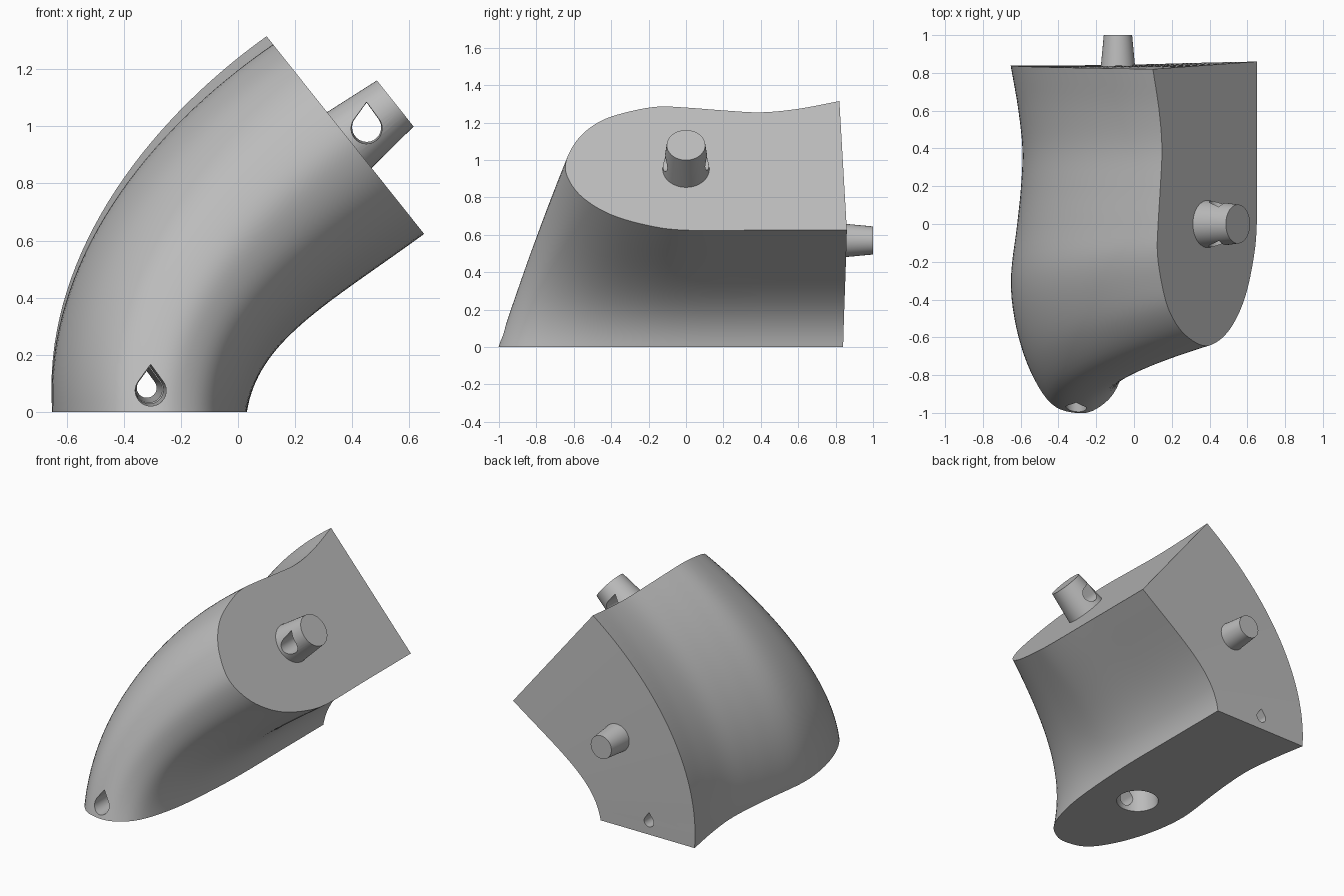
import bpy, bmesh, math
from mathutils import Vector
from mathutils.geometry import interpolate_bezier

cube = bpy.data.objects.get("Cube")
if cube:
    bpy.data.objects.remove(cube, do_unlink=True)

grey = bpy.data.materials.new("plain_grey")
grey.use_nodes = True
grey.diffuse_color = (0.5, 0.5, 0.5, 1)
grey.node_tree.nodes["Principled BSDF"].inputs["Base Color"].default_value = (0.5, 0.5, 0.5, 1)


def make_loft(name, rings):
    """Skin closed rings of equal length and cap both ends."""
    bm = bmesh.new()
    rows = [[bm.verts.new(p) for p in ring] for ring in rings]
    n = len(rows[0])
    for a, b in zip(rows, rows[1:]):
        for i in range(n):
            j = (i + 1) % n
            bm.faces.new((a[i], a[j], b[j], b[i]))
    bm.faces.new(rows[0])
    bm.faces.new(rows[-1])
    bmesh.ops.recalc_face_normals(bm, faces=bm.faces)
    mesh = bpy.data.meshes.new(name)
    bm.to_mesh(mesh)
    bm.free()
    mesh.materials.append(grey)
    obj = bpy.data.objects.new(name, mesh)
    bpy.context.collection.objects.link(obj)
    return obj


def make_peg(name, start, axis, height, r_start, r_end):
    """Tapered round peg along an axis."""
    start, axis = Vector(start), Vector(axis).normalized()
    side = axis.orthogonal().normalized()
    up = axis.cross(side)
    angles = [2 * math.pi * i / 48 for i in range(48)]
    return make_loft(name, [[start + axis * h + (side * math.cos(a) + up * math.sin(a)) * r
                             for a in angles] for h, r in ((0, r_start), (height, r_end))])


def make_teardrop(name, ends):
    """Tapered teardrop tunnel along y; ends are (x, y, z, radius)."""
    rings = []
    for x, y, z, r in ends:
        ring = [Vector((x, y, z + r * 1.7))]
        for i in range(33):
            a = math.radians(145 + 250 * i / 32)
            ring.append(Vector((x + r * math.cos(a), y, z + r * math.sin(a))))
        rings.append(ring)
    return make_loft(name, rings)


def cut(obj, cutter):
    mod = obj.modifiers.new("cut", 'BOOLEAN')
    mod.operation = 'DIFFERENCE'
    mod.solver = 'EXACT'
    mod.object = cutter
    bpy.context.view_layer.objects.active = obj
    bpy.ops.object.modifier_apply(modifier=mod.name)
    bpy.data.objects.remove(cutter, do_unlink=True)


def smooth_points(pts, steps):
    """Catmull-Rom curve through the points."""
    p = [Vector(q) for q in pts]
    p = [p[0] * 2 - p[1]] + p + [p[-1] * 2 - p[-2]]
    out = []
    for a, b, c, d in zip(p, p[1:], p[2:], p[3:]):
        for k in range(steps):
            t = k / steps
            out.append(b + (c - a) * (t / 2) + (a * 2 - b * 5 + c * 4 - d) * (t * t / 2)
                       + (b * 3 - a - c * 3 + d) * (t ** 3 / 2))
    return out + [p[-2]]


# Section outline: depth y and share u from inner rail to outer rail, (base y, base u, top y, top u)
outline = smooth_points([
    (.84, 1, .82, 1), (.62, .945, .6, .94), (.4, .91, .4, .913), (.2, .92, .2, .928),
    (0, .95, 0, .95), (-.3, 1, -.15, .957), (-.55, .96, -.3, .92), (-.78, .85, -.45, .85),
    (-.95, .69, -.57, .72), (-1, .5, -.64, .54), (-.98, .34, -.63, .4), (-.87, .18, -.55, .25),
    (-.62, .07, -.4, .12), (-.3, .02, -.2, .036), (0, 0, 0, 0), (.4, 0, .4, 0), (.84, 0, .86, 0)], 5)


# Bent body swept between two rails
def rail(a, b, c, d):
    return interpolate_bezier(*[Vector((x, 0, z)) for x, z in (a, b, c, d)], 33)


outer = rail((-.65, 0), (-.69, .52), (-.34, 1), (.1, 1.315))
inner = rail((.03, 0), (.07, .25), (.3, .37), (.65, .625))
sections = []
for i, (p_out, p_in) in enumerate(zip(outer, inner)):
    t = i / 32
    ring = []
    for y0, u0, y1, u1 in outline:
        p = p_in.lerp(p_out, u0 + (u1 - u0) * t)
        p.y = y0 + (y1 - y0) * t
        ring.append(p)
    sections.append(ring)
body = make_loft("bent_body", sections)

# Round socket in the underside and the cross tunnel through it
cut(body, make_peg("socket_cutter", (-.305, -.33, -.02), (0, 0, 1), .24, .13, .108))
cut(body, make_teardrop("tunnel_cutter", [(-.305, -1.05, .075, .055), (-.32, .9, .085, .034)]))

# Peg on the slanted end, with its cross hole
normal = Vector((.69, 0, .55)).normalized()
top_peg = make_peg("top_peg", Vector((.39, 0, .952)) - normal * .02, normal, .225, .127, .103)
cut(top_peg, make_teardrop("peg_hole_cutter", [(.45, -.16, .992, .055), (.45, .16, .997, .05)]))

# Peg on the flat back
back_peg = make_peg("back_peg", (-.085, .82, .57), (0, 1, 0), .18, .092, .075)

# Smooth shading with sharp rims
for obj in (body, top_peg, back_peg):
    bpy.ops.object.select_all(action='DESELECT')
    obj.select_set(True)
    bpy.context.view_layer.objects.active = obj
    bpy.ops.object.shade_smooth_by_angle(angle=math.radians(30))
